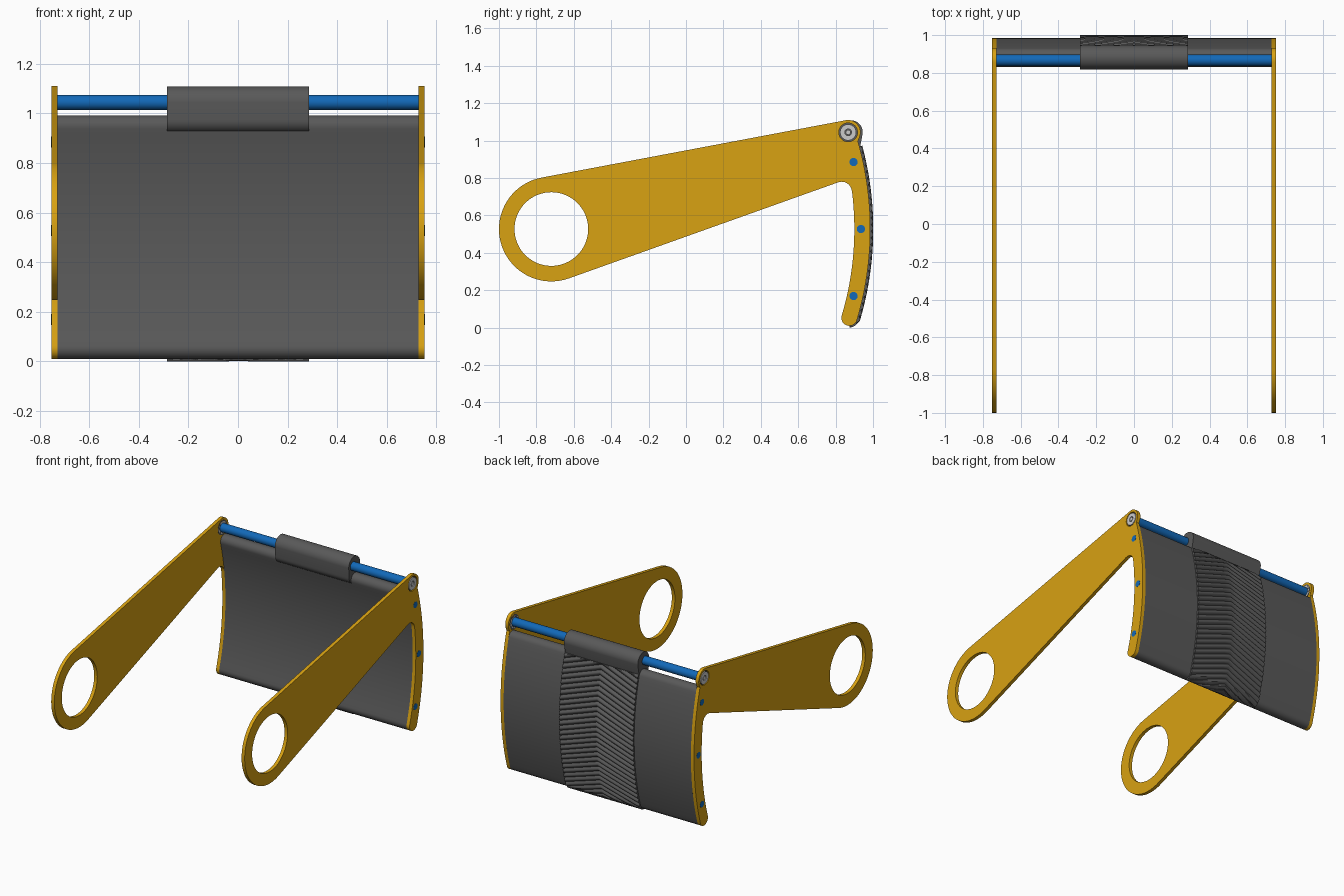
import bpy, bmesh
from math import sin, cos, pi, radians, atan2, acos, hypot

if "Cube" in bpy.data.objects:
    bpy.data.objects.remove(bpy.data.objects["Cube"])

PIVOT = (-0.72, 0.527)          # centre of the big ring and of the curved panel (y, z)
ROD = (0.867, 1.044)            # hinge rod centre
R_IN, R_OUT = 1.62, 1.705       # curved panel radii
R_MID, R_CAP = (R_IN + R_OUT) / 2, (R_OUT - R_IN) / 2
LOW = -16.6                     # lower end angle of the panel


def material(name, rgb):
    m = bpy.data.materials.new(name)
    m.diffuse_color = (*rgb, 1)
    m.use_nodes = True
    m.node_tree.nodes["Principled BSDF"].inputs["Base Color"].default_value = m.diffuse_color
    return m


YELLOW = material("yellow", (0.69, 0.36, 0.006))
BLUE = material("blue", (0.006, 0.14, 0.48))
DARK = material("dark_grey", (0.1, 0.1, 0.1))


def arc(c, r, a0, a1, n):
    return [(c[0] + r * cos(radians(a0 + (a1 - a0) * i / n)),
             c[1] + r * sin(radians(a0 + (a1 - a0) * i / n))) for i in range(n + 1)]


def polar(r, a):
    return arc(PIVOT, r, a, a, 1)[0]


def finish(bm, name, mat):
    bmesh.ops.recalc_face_normals(bm, faces=bm.faces)
    me = bpy.data.meshes.new(name)
    bm.to_mesh(me)
    bm.free()
    ob = bpy.data.objects.new(name, me)
    bpy.context.collection.objects.link(ob)
    if mat:
        me.materials.append(mat)
    bpy.ops.object.select_all(action='DESELECT')
    ob.select_set(True)
    bpy.context.view_layer.objects.active = ob
    bpy.ops.object.shade_smooth_by_angle(angle=radians(35))
    return ob


def prism(name, loops, x0, x1, mat):
    """Extrude a (y, z) outline, with optional hole loops, from x0 to x1."""
    bm = bmesh.new()
    edges = []
    for pts in loops:
        vs = [bm.verts.new((x0, y, z)) for y, z in pts]
        edges += [bm.edges.new((vs[i - 1], vs[i])) for i in range(len(vs))]
    bmesh.ops.triangle_fill(bm, edges=edges, use_beauty=True, use_dissolve=False)
    ext = bmesh.ops.extrude_face_region(bm, geom=bm.faces[:], use_keep_orig=True)
    moved = [v for v in ext["geom"] if isinstance(v, bmesh.types.BMVert)]
    bmesh.ops.translate(bm, verts=moved, vec=(x1 - x0, 0, 0))
    return finish(bm, name, mat)


def disc(c, r, n=32):
    return arc(c, r, 0, 360, n)[:-1]


# Side plates: ring, tapering arm, curved leg
dy, dz = ROD[0] - PIVOT[0], ROD[1] - PIVOT[1]
tang = (atan2(dz, dy) + acos((0.28 - 0.066) / hypot(dy, dz))) * 180 / pi
low_c = polar(R_MID, LOW)
outline = (arc(PIVOT, 0.28, tang, 289.8, 40)
           + arc((0.832, 0.725), 0.055, 109.8, 10, 10)
           + arc(PIVOT, R_IN, 6.9, LOW, 24)
           + arc(low_c, R_CAP, LOW - 180, LOW, 14)[1:]
           + arc(PIVOT, R_OUT, LOW, 16, 32)[1:]
           + arc(ROD, 0.066, -22, tang, 16))
for side, s in (("left", -1), ("right", 1)):
    prism(side + "_side_plate",
          [outline, disc(PIVOT, 0.197, 64), disc(ROD, 0.05)],
          s * 0.728, s * 0.752, YELLOW)
    # Hinge washer and bolt head sitting in the plate
    prism(side + "_washer", [disc(ROD, 0.043), disc(ROD, 0.018)], s * 0.727, s * 0.752, None)
    prism(side + "_washer_back", [disc(ROD, 0.051)], s * 0.727, s * 0.738, DARK)
    prism(side + "_bolt_head", [disc(ROD, 0.013)], s * 0.735, s * 0.7515, None)

# Hinge rod and three cross pins
prism("hinge_rod", [disc(ROD, 0.03)], -0.73, 0.73, BLUE)
for i, a in enumerate((12.5, 0, -12.5)):
    prism(f"cross_pin_{i + 1}", [disc(polar(1.655, a), 0.022, 24)], -0.753, 0.753, BLUE)

# Curved panel with rounded ends
top_c = polar(R_MID, 14.7)
prism("curved_panel", [arc(PIVOT, R_OUT, LOW, 14.7, 32)
                       + arc(top_c, R_CAP, 14.7, 194.7, 14)[1:]
                       + arc(PIVOT, R_IN, 14.7, LOW, 32)[1:]
                       + arc(low_c, R_CAP, LOW - 180, LOW, 14)[1:-1]],
      -0.728, 0.728, DARK)

# Sleeve wrapping the rod
prism("rod_sleeve", [arc((0.882, 1.045), 0.063, -5, 180, 24)
                     + arc((0.878, 0.975), 0.054, 180, 355, 16)],
      -0.287, 0.287, DARK)

# Chevron grip pad following the back of the panel and round its lower end
CAP_LEN = R_CAP * radians(90 + LOW)
PAD_LEN = CAP_LEN + R_OUT * radians(15 - LOW)
RIDGES, STEPS, COLS, RISE = 31, 8, 12, 0.10


def pad_point(s, h):
    if s < CAP_LEN:
        a = -90 + s / R_CAP * 180 / pi
        return arc(low_c, R_CAP + h, a, a, 1)[0]
    return polar(R_OUT + h, LOW + (s - CAP_LEN) / R_OUT * 180 / pi)


bm = bmesh.new()
grid = []
rows = RIDGES * STEPS
for i in range(rows + 1):
    t = (PAD_LEN + RISE) * i / rows
    h = 0.004 + 0.012 * abs(sin(pi * i / STEPS))
    row = []
    for j in range(COLS + 1):
        u = 2 * j / COLS - 1
        s = t - RISE * abs(u)
        inside = min(max(s, 0), PAD_LEN)
        hh = h if s > CAP_LEN else min(h, 0.009)
        row.append(bm.verts.new((0.287 * u, *pad_point(inside, hh))))
    # buried skirt along both sides
    for end in (0, -1):
        u = -1 if end == 0 else 1
        s = min(max(t - RISE, 0), PAD_LEN)
        v = bm.verts.new((0.287 * u, *pad_point(s, -0.005)))
        row = [v] + row if end == 0 else row + [v]
    grid.append(row)
for a, b in zip(grid, grid[1:]):
    for j in range(len(a) - 1):
        bm.faces.new((a[j], a[j + 1], b[j + 1], b[j]))
bmesh.ops.remove_doubles(bm, verts=bm.verts, dist=1e-5)
finish(bm, "chevron_grip_pad", DARK)
